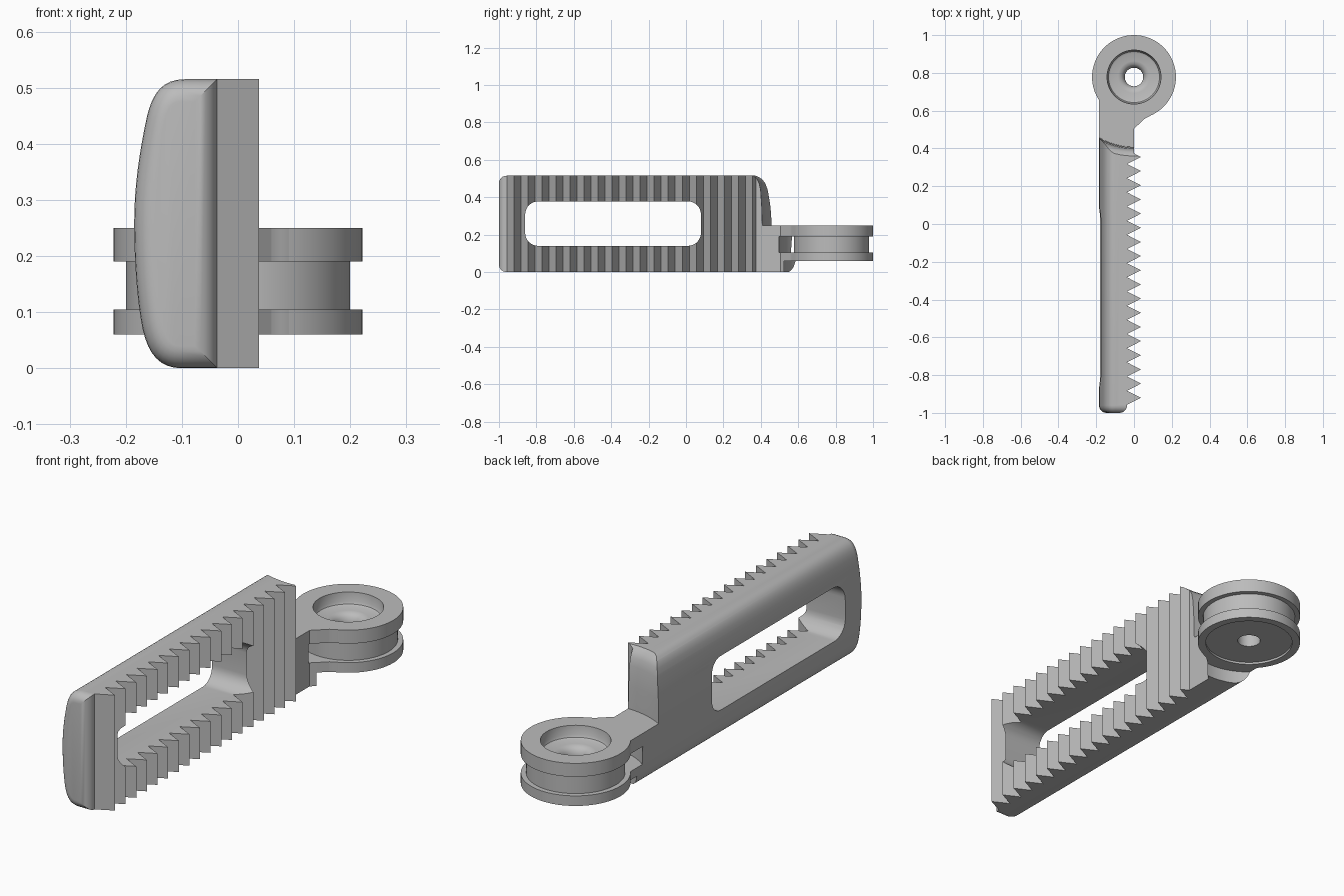
import bpy, bmesh, math
from mathutils import Vector
from mathutils.geometry import interpolate_bezier

if "Cube" in bpy.data.objects:
    bpy.data.objects.remove(bpy.data.objects["Cube"], do_unlink=True)

HUB_Y = 0.778
HEIGHT = 0.515

grey = bpy.data.materials.new("plain_grey")
grey.use_nodes = True
grey.diffuse_color = (0.5, 0.5, 0.5, 1)
grey.node_tree.nodes["Principled BSDF"].inputs["Base Color"].default_value = (0.5, 0.5, 0.5, 1)


def loft(name, rings, loop=False):
    """Skin a list of closed rings; cap the ends unless the rings loop round."""
    bm = bmesh.new()
    rows = [[bm.verts.new(p) for p in ring] for ring in rings]
    n = len(rows[0])
    pairs = list(zip(rows, rows[1:]))
    if loop:
        pairs.append((rows[-1], rows[0]))
    else:
        bm.faces.new(rows[0])
        bm.faces.new(rows[-1])
    for a, b in pairs:
        for i in range(n):
            j = (i + 1) % n
            bm.faces.new((a[i], a[j], b[j], b[i]))
    bmesh.ops.recalc_face_normals(bm, faces=bm.faces)
    mesh = bpy.data.meshes.new(name)
    bm.to_mesh(mesh)
    bm.free()
    mesh.materials.append(grey)
    obj = bpy.data.objects.new(name, mesh)
    bpy.context.collection.objects.link(obj)
    return obj


def lathe(name, profile, steps=72):
    """Turn a closed (radius, z) profile about the hub axis."""
    angles = [2 * math.pi * i / steps for i in range(steps)]
    return loft(name, [[(r * math.cos(a), HUB_Y + r * math.sin(a), z)
                        for r, z in profile] for a in angles], loop=True)


def activate(obj):
    bpy.ops.object.select_all(action='DESELECT')
    obj.select_set(True)
    bpy.context.view_layer.objects.active = obj


def combine(obj, tool, operation):
    mod = obj.modifiers.new("combine", 'BOOLEAN')
    mod.operation = operation
    mod.solver = 'EXACT'
    mod.object = tool
    activate(obj)
    bpy.ops.object.modifier_apply(modifier=mod.name)
    bpy.data.objects.remove(tool, do_unlink=True)


# Bulged cross-section of the bar, flat on the toothed side
curves = [
    ((-0.095, HEIGHT), (-0.135, HEIGHT), (-0.152, 0.49), (-0.162, 0.45)),
    ((-0.162, 0.45), (-0.177, 0.38), (-0.185, 0.32), (-0.185, 0.26)),
    ((-0.185, 0.26), (-0.185, 0.19), (-0.18, 0.12), (-0.17, 0.07)),
    ((-0.17, 0.07), (-0.16, 0.025), (-0.14, 0), (-0.1, 0)),
]
section = [(-0.037, HEIGHT)]
for c in curves:
    pts = interpolate_bezier(*[Vector((x, 0, z)) for x, z in c], 9)
    section += [(p.x, p.z) for p in pts[:-1]]
section += [(-0.1, 0), (-0.037, 0)]


# Bar with a rounded front end
def bar_ring(y, inset):
    cx, cz, hx, hz = -0.111, HEIGHT / 2, 0.074, HEIGHT / 2
    return [(cx + (x - cx) * (1 - inset / hx), y, cz + (z - cz) * (1 - inset / hz))
            for x, z in section]


R = 0.04
rings = []
for i in range(7):
    a = math.pi / 2 * i / 6
    rings.append(bar_ring(-1 + R * (1 - math.sin(a)), R * (1 - math.cos(a))))
rings.reverse()
rings.append(bar_ring(0.7, 0))
bar = loft("toothed_bar", rings[::1])

# Teeth, flat end land and web toward the hub, as one plan outline
PITCH, TIPS, FIRST = 0.075, 18, -0.92
plan = [(-0.07, FIRST - PITCH / 2), (-0.037, FIRST - PITCH / 2)]
for i in range(TIPS):
    y = FIRST + i * PITCH
    plan.append((0.037, y))
    if i < TIPS - 1:
        plan.append((-0.037, y + PITCH / 2))
plan += [(0, 0.374), (0, 0.505), (0.02, 0.523), (0.06, 0.56),
         (0.085, 0.572), (0.13, 0.6), (0.1, 0.7), (-0.07, 0.7)]
teeth = loft("teeth", [[(x, y, z) for x, y in plan] for z in (0, HEIGHT)])
combine(bar, teeth, 'UNION')

# Long rounded slot through the bar
y0, y1, z0, z1, r = -0.86, 0.08, 0.14, 0.378, 0.07
slot = []
for cy, cz, start in ((y1 - r, z1 - r, 0), (y0 + r, z1 - r, 90),
                      (y0 + r, z0 + r, 180), (y1 - r, z0 + r, 270)):
    for k in range(9):
        a = math.radians(start + k * 90 / 8)
        slot.append((cy + r * math.cos(a), cz + r * math.sin(a)))
combine(bar, loft("slot_cutter", [[(x, y, z) for y, z in slot] for x in (-0.4, 0.3)]),
        'DIFFERENCE')

# Clearance around the hub: below, in the groove, and the curved bar end above
clearance = [(0.05, -0.1), (0.255, -0.1), (0.255, 0.06), (0.21, 0.06), (0.21, 0.105),
             (0.28, 0.105), (0.28, 0.19), (0.21, 0.19), (0.21, 0.25), (0.37, 0.25),
             (0.373, 0.35), (0.379, 0.44), (0.387, 0.475), (0.398, 0.498),
             (0.418, HEIGHT), (0.45, 0.53), (0.45, 0.6), (0.05, 0.6)]
combine(bar, lathe("hub_cutter", clearance), 'DIFFERENCE')

# Grooved hub with a dished top and a centre hole
hub = lathe("grooved_hub", [
    (0.222, 0.06), (0.222, 0.105), (0.2, 0.105), (0.2, 0.19), (0.222, 0.19),
    (0.222, 0.25), (0.143, 0.25), (0.14, 0.21), (0.135, 0.2), (0.125, 0.195),
    (0.085, 0.195), (0.068, 0.19), (0.056, 0.179), (0.049, 0.16),
    (0.049, 0.07), (0.188, 0.07), (0.188, 0.06)])

for part in (bar, hub):
    activate(part)
    bpy.ops.object.shade_smooth_by_angle(angle=math.radians(30))
